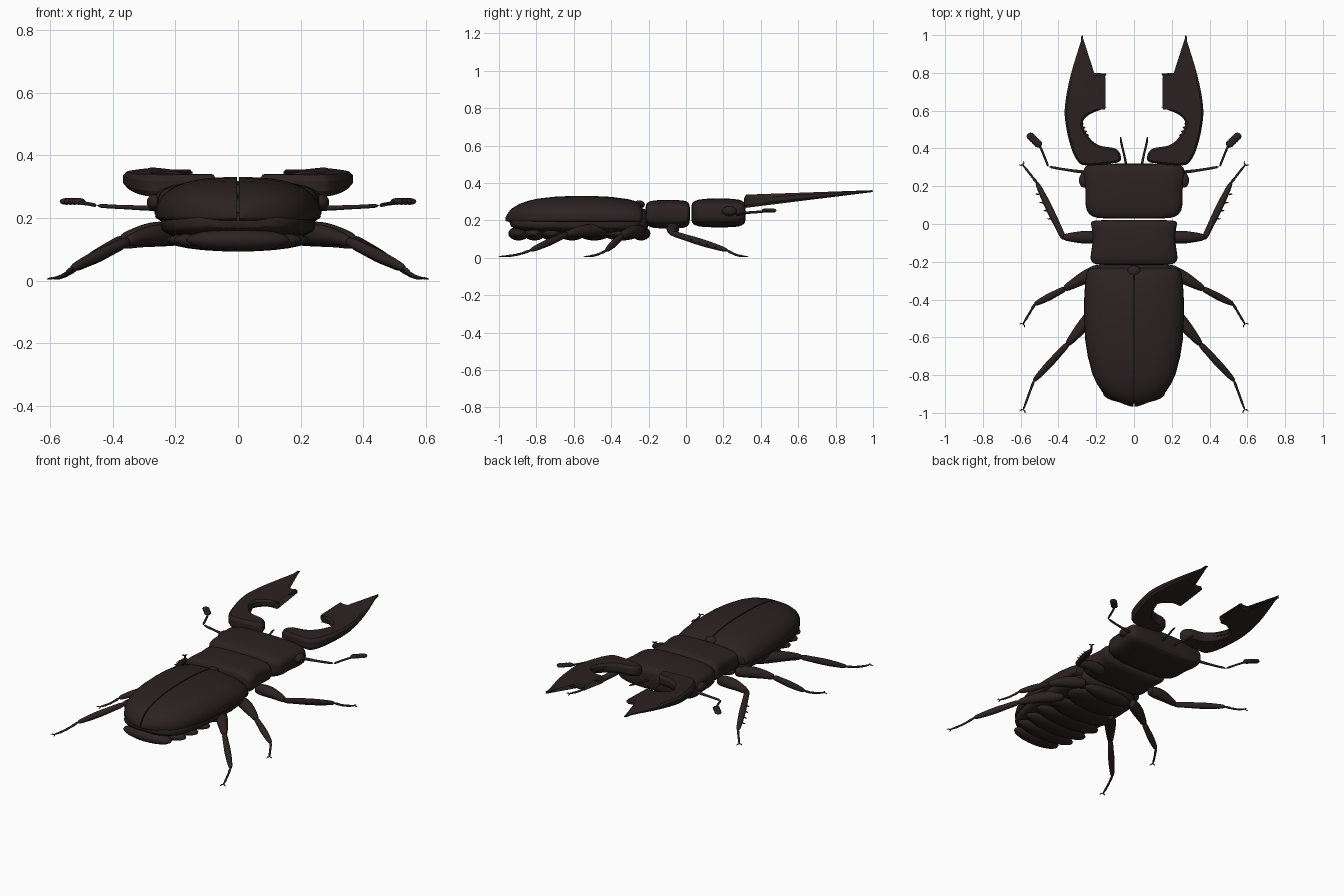
import bpy, bmesh
from math import sin, cos, pi
from mathutils import Vector

if "Cube" in bpy.data.objects:
    bpy.data.objects.remove(bpy.data.objects["Cube"])

shell = bpy.data.materials.new("dark_brown_shell")
shell.use_nodes = True
COLOR = (0.025, 0.016, 0.016, 1)
shell.diffuse_color = COLOR
shell.node_tree.nodes["Principled BSDF"].inputs["Base Color"].default_value = COLOR


def finish(name, bm, subsurf=0, angle=0.7):
    bmesh.ops.recalc_face_normals(bm, faces=bm.faces)
    mesh = bpy.data.meshes.new(name)
    bm.to_mesh(mesh)
    bm.free()
    ob = bpy.data.objects.new(name, mesh)
    bpy.context.collection.objects.link(ob)
    mesh.materials.append(shell)
    if subsurf:
        mod = ob.modifiers.new("smooth", "SUBSURF")
        mod.levels = mod.render_levels = subsurf
    bpy.ops.object.select_all(action="DESELECT")
    ob.select_set(True)
    bpy.context.view_layer.objects.active = ob
    bpy.ops.object.shade_smooth_by_angle(angle=angle)
    return ob


def spow(v, e):
    return abs(v) ** e * (1 if v >= 0 else -1)


def loft(name, rings, power=2.6, side=0, segs=36, gap=0.003, bow=0):
    """Rings of (y, half width, bottom, widest height, top); side makes one half."""
    bm = bmesh.new()
    loops = []
    for y, w, zb, zc, zt in rings:
        loop = []
        count = segs // 2 + 1 if side else segs
        for i in range(count):
            a = -pi / 2 + 2 * pi * i / segs
            c, s = spow(cos(a), 2 / power), spow(sin(a), 2 / power)
            x = side * (gap + max(w - gap, 0) * c) if side else w * c
            z = zc + s * (zt - zc if s > 0 else zc - zb)
            loop.append(bm.verts.new((x, y + bow * c * c, z)))
        loops.append(loop)
    for a, b in zip(loops, loops[1:]):
        for i in range(len(a)):
            j = (i + 1) % len(a)
            bm.faces.new((a[i], a[j], b[j], b[i]))
    bm.faces.new(loops[0])
    bm.faces.new(loops[-1])
    return finish(name, bm, 0 if side else 1)


def ball(name, loc, size, segs=24):
    bm = bmesh.new()
    bmesh.ops.create_uvsphere(bm, u_segments=segs, v_segments=segs // 2, radius=1)
    for v in bm.verts:
        v.co = Vector(loc) + Vector(a * b for a, b in zip(v.co, size))
    return finish(name, bm, angle=1.5)


def tube(name, pts, side=1, sides=10):
    """Tapered limb through points of (x, y, z, radius)."""
    bm = bmesh.new()
    ps = [Vector((p[0] * side, p[1], p[2])) for p in pts]
    loops = []
    for i, p in enumerate(ps):
        d = (ps[min(i + 1, len(ps) - 1)] - ps[max(i - 1, 0)]).normalized()
        u = d.cross(Vector((0, 0, 1))).normalized()
        v = d.cross(u)
        loops.append([bm.verts.new(p + pts[i][3] * (u * cos(2 * pi * k / sides) + v * sin(2 * pi * k / sides)))
                      for k in range(sides)])
    for a, b in zip(loops, loops[1:]):
        for k in range(sides):
            bm.faces.new((a[k], a[k - 1], b[k - 1], b[k]))
    bm.faces.new(loops[0])
    bm.faces.new(loops[-1])
    return finish(name, bm, 1, 1.2)


def mandible(name, side):
    # outline points; a third value of 0 marks a sharp corner
    outline = [(.27, 1.0, 0), (.335, .79, 1), (.365, .63, 1), (.362, .53, 1), (.335, .41, 1),
               (.30, .335, 1), (.25, .31, 1), (.09, .325, 1), (.07, .36, 1), (.10, .40, 1),
               (.18, .415, 1), (.235, .455, 1), (.272, .53, 1), (.235, .58, 1), (.14, .617, 0),
               (.25, .625, 1), (.28, .68, 1), (.245, .745, 1), (.175, .758, 1), (.145, .795, 0),
               (.20, .80, 1), (.25, .80, 1), (.27, .84, 1), (.268, .93, 1)]
    n, pts = len(outline), []
    for i in range(n):
        prev, a, b, nxt = (Vector(outline[(i + k) % n][:2]) for k in (-1, 0, 1, 2))
        ta = (b - prev) * 0.5 * outline[i][2]
        tb = (nxt - a) * 0.5 * outline[(i + 1) % n][2]
        for k in range(4):
            t = k / 4
            pts.append(a * (2*t**3 - 3*t*t + 1) + ta * (t**3 - 2*t*t + t)
                       + b * (3*t*t - 2*t**3) + tb * (t**3 - t*t))
    bm = bmesh.new()
    layers = []
    for h in (-.45, .45):
        layers.append([bm.verts.new((side * p.x, p.y, h)) for p in pts])
    caps = [bm.faces.new(layer) for layer in layers]
    for i in range(len(pts)):
        bm.faces.new((layers[0][i - 1], layers[0][i], layers[1][i], layers[1][i - 1]))
    bmesh.ops.recalc_face_normals(bm, faces=bm.faces)
    for cap in caps:
        level = cap.verts[0].co.z
        bmesh.ops.inset_region(bm, faces=[cap], thickness=.011, use_even_offset=False)
        for v in cap.verts:
            v.co.z = level * 2.2
    for v in bm.verts:
        t = (v.co.y - .31) / .69
        v.co.z = .302 + .055 * t + v.co.z * (.036 - .031 * t)
    finish(name, bm, angle=0.5)


# Head and thorax
loft("head", [(.028, .17, .20, .24, .28), (.035, .22, .18, .24, .30), (.065, .256, .166, .24, .313),
              (.13, .258, .163, .24, .318), (.18, .255, .163, .24, .318), (.23, .268, .163, .24, .317),
              (.285, .272, .166, .24, .313), (.312, .255, .18, .24, .30), (.32, .21, .20, .24, .28)], 3.4)
loft("thorax", [(-.217, .18, .20, .235, .27), (-.212, .22, .175, .235, .295), (-.185, .234, .16, .235, .306),
                (-.14, .226, .157, .235, .31), (-.07, .216, .157, .235, .31), (-.02, .224, .158, .235, .308),
                (.005, .231, .165, .235, .303), (.018, .222, .18, .235, .29), (.021, .18, .20, .235, .27)], 3.4)
loft("waist", [(-.30, .22, .13, .20, .27), (-.225, .20, .13, .20, .268), (-.20, .17, .15, .20, .25)], 3)

# Abdomen body under the wing cases
loft("abdomen", [(-.945, .10, .17, .19, .21), (-.90, .17, .145, .18, .22), (-.80, .218, .135, .18, .22),
                 (-.61, .248, .13, .18, .22), (-.40, .25, .13, .18, .22), (-.27, .24, .13, .18, .22),
                 (-.225, .20, .14, .18, .21)], 3)

# Belly plates
for i, (y, w, d) in enumerate([(-.895, .165, .055), (-.81, .205, .06), (-.715, .222, .065),
                               (-.61, .23, .07), (-.49, .225, .085), (-.345, .205, .10), (-.24, .17, .05)]):
    ball("belly_plate_%d" % (i + 1), (0, y, .13), (w, d, .037))
ball("scutellum", (0, -.25, .285), (.036, .03, .022))

for side, tag in ((1, "left"), (-1, "right")):
    # Domed wing case, split along the centre line
    loft(tag + "_wing_case", [
        (-.965, .02, .198, .205, .215), (-.955, .05, .194, .205, .235), (-.935, .10, .19, .205, .262),
        (-.89, .168, .186, .205, .289), (-.84, .20, .184, .205, .306), (-.79, .222, .182, .205, .317),
        (-.70, .245, .18, .205, .327), (-.61, .259, .18, .205, .331), (-.50, .264, .18, .205, .331),
        (-.40, .264, .18, .205, .326), (-.31, .259, .18, .205, .314), (-.26, .252, .182, .205, .30),
        (-.24, .24, .186, .205, .286), (-.232, .21, .195, .205, .265)], 2.5, side, 40)
    mandible(tag + "_mandible", side)

    # Small teeth along the inner jaw edge
    for i in range(5):
        y = .45 + .02 * i
        x = .232 + .009 * i
        tube("%s_jaw_tooth_%d" % (tag, i + 1), [(x + .02, y, .31, .009), (x - .004, y, .31, .007)], side, 6)

    ball(tag + "_eye", (side * .265, .232, .25), (.026, .04, .026))

    # Feeler with a flat leafy club
    tube(tag + "_feeler_base", [(.25, .275, .23, .009), (.29, .277, .232, .01), (.38, .29, .235, .006),
                                (.455, .304, .24, .009)], side, 8)
    tube(tag + "_feeler_tip", [(.452, .30, .24, .008), (.47, .345, .244, .006), (.495, .41, .248, .007),
                               (.51, .425, .25, .008)], side, 8)
    for i in range(4):
        x, y = .508 + .013 * i, .425 + .013 * i
        ball("%s_club_leaf_%d" % (tag, i + 1), (side * x, y, .253), (.022, .02, .011), 12)
    tube(tag + "_mouth_feeler", [(.04, .30, .24, .008), (.047, .345, .242, .007), (.06, .40, .245, .006),
                                 (.068, .43, .25, .007), (.072, .465, .252, .004)], side, 8)

    # Legs: hip, knee, ankle and toe positions
    legs = {"front": ((.17, -.07, .15), (.375, -.07, .13), (.515, .22, .04), (.59, .315, .008)),
            "middle": ((.17, -.23, .14), (.37, -.345, .115), (.525, -.425, .04), (.588, -.53, .008)),
            "rear": ((.17, -.42, .14), (.355, -.64, .125), (.53, -.83, .04), (.587, -.985, .008))}
    for leg, joints in legs.items():
        hip, knee, ankle, toe = map(Vector, joints)

        def limb(part, a, b, profile, rise=0.0):
            pts = [(*(a.lerp(b, t) + Vector((0, 0, rise * sin(pi * t)))), r) for t, r in profile]
            tube("%s_%s_%s" % (tag, leg, part), pts, side)

        limb("thigh", hip, knee, [(0, .03), (.25, .036), (.5, .037), (.75, .027), (.94, .021), (1, .012)], .015)
        limb("shin", knee, ankle, [(-.04, .01), (.03, .018), (.2, .017), (.5, .022), (.8, .017),
                                   (.97, .013), (1, .007)])
        limb("foot", ankle, toe, [(-.05, .006), (.2, .009), (.28, .005), (.48, .008), (.55, .005),
                                  (.75, .008), (.82, .004), (1, .006)], -.008)
        # Paired claws at the toe
        for k in (-1, 1):
            d = (toe - ankle).normalized()
            out = d.cross(Vector((0, 0, 1))) * k
            tip = toe + d * .014 + out * .016
            tube("%s_%s_claw_%d" % (tag, leg, k + 2), [(*toe, .005), (*(toe + out * .012), .004), (*tip, .002)], side, 6)
        # Shin spines
        across = (ankle - knee).cross(Vector((0, 0, 1))).normalized()
        if leg == "front":
            for i in range(4):
                p = knee.lerp(ankle, .35 + .15 * i) + across * .012
                q = p + across * .024 + (ankle - knee) * .04
                tube("%s_shin_spine_%d" % (tag, i + 1), [(*p, .008), (*q, .002)], side, 6)
